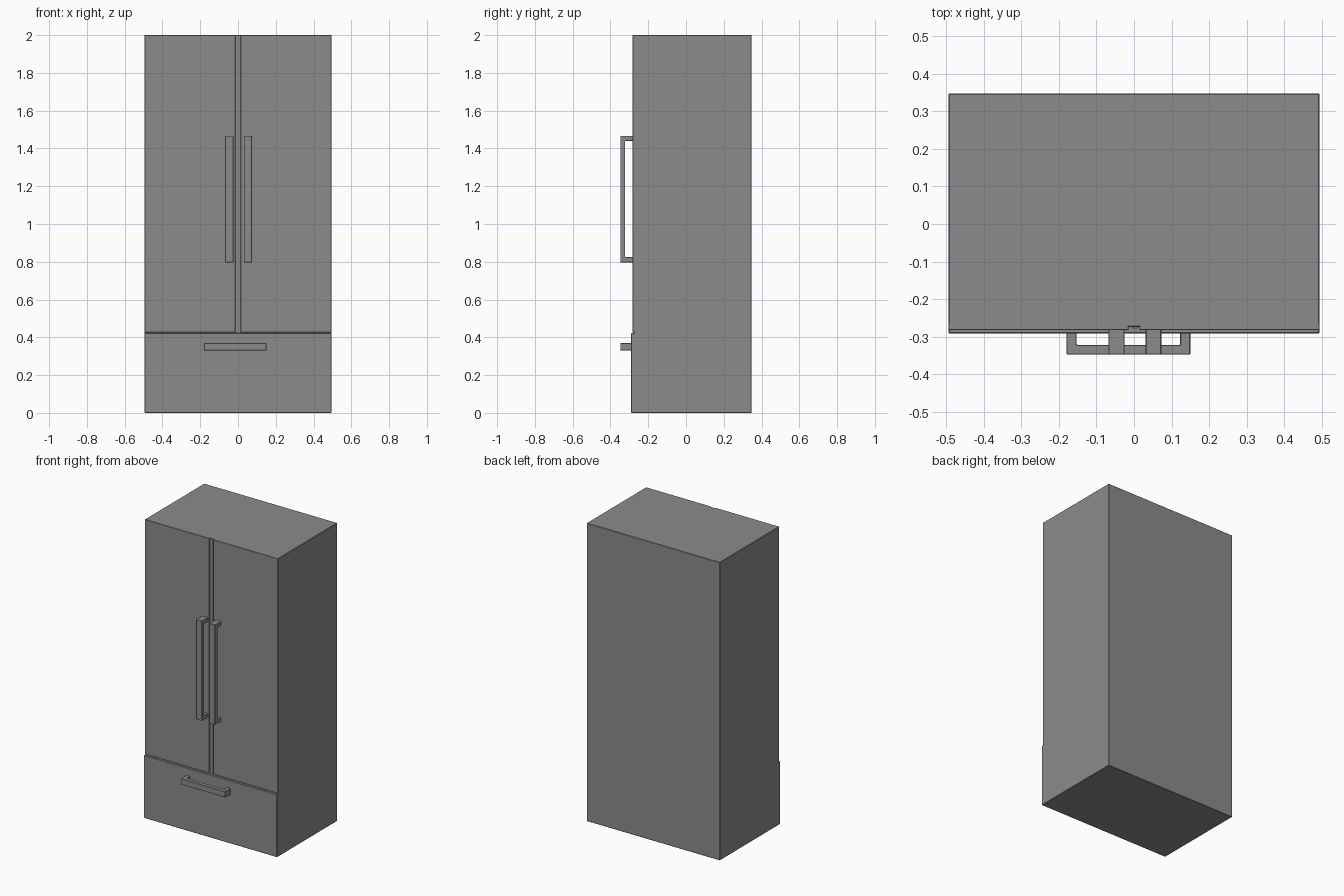
import bpy, bmesh
from mathutils import Vector

cube = bpy.data.objects.get("Cube")
if cube:
    bpy.data.objects.remove(cube, do_unlink=True)

# Single brushed grey finish
steel = bpy.data.materials.new("steel_grey")
steel.use_nodes = True
GREY = (0.26, 0.26, 0.26, 1)
steel.diffuse_color = GREY
steel.node_tree.nodes["Principled BSDF"].inputs["Base Color"].default_value = GREY


def finish(name, bm, bevel):
    mesh = bpy.data.meshes.new(name)
    bmesh.ops.recalc_face_normals(bm, faces=bm.faces)
    bm.to_mesh(mesh)
    bm.free()
    mesh.materials.append(steel)
    obj = bpy.data.objects.new(name, mesh)
    bpy.context.collection.objects.link(obj)
    if bevel:
        mod = obj.modifiers.new("edge_chamfer", "BEVEL")
        mod.width = bevel
        mod.segments = 1
    return obj


def box(name, low, high, bevel=0.003):
    low, high = Vector(low), Vector(high)
    bm = bmesh.new()
    bmesh.ops.create_cube(bm, size=1)
    bmesh.ops.scale(bm, vec=high - low, verts=bm.verts)
    bmesh.ops.translate(bm, vec=(low + high) / 2, verts=bm.verts)
    return finish(name, bm, bevel)


def handle(name, start, end, side_low, side_high, upright):
    """U-shaped pull: a bracket outline extruded across its width."""
    front, inner, back, post = -0.348, -0.322, -0.28, 0.027
    outline = [(start, back), (start, front), (end, front), (end, back),
               (end - post, back), (end - post, inner),
               (start + post, inner), (start + post, back)]

    def place(along, y, side):
        return (side, y, along) if upright else (along, y, side)

    bm = bmesh.new()
    face = bm.faces.new([bm.verts.new(place(a, y, side_low)) for a, y in outline])
    extruded = bmesh.ops.extrude_face_region(bm, geom=[face])["geom"]
    new_verts = [g for g in extruded if isinstance(g, bmesh.types.BMVert)]
    shift = Vector(place(0, 0, side_high - side_low))
    bmesh.ops.translate(bm, vec=shift, verts=new_verts)
    return finish(name, bm, 0.002)


# Cabinet behind the doors
HALF, BACK, RECESS = 0.495, 0.348, -0.275
box("cabinet", (-HALF, RECESS, 0), (HALF, BACK, 2))

# Two upper doors with a narrow gap, and the drawer below
DOOR_FRONT, DOOR_BASE, GAP = -0.283, 0.425, 0.014
box("right_door", (-HALF, DOOR_FRONT, DOOR_BASE), (-GAP, -0.265, 2), 0.002)
box("left_door", (GAP, DOOR_FRONT, DOOR_BASE), (HALF, -0.265, 2), 0.002)
box("drawer_front", (-HALF, -0.292, 0), (HALF, -0.265, 0.422))

# Centre seal in the gap
box("door_seal", (-0.004, -0.279, DOOR_BASE), (0.009, -0.27, 1.998), 0)

# Pulls
handle("right_door_handle", 0.797, 1.467, -0.068, -0.025, True)
handle("left_door_handle", 0.797, 1.467, 0.031, 0.073, True)
handle("drawer_handle", -0.18, 0.15, 0.33, 0.37, False)
